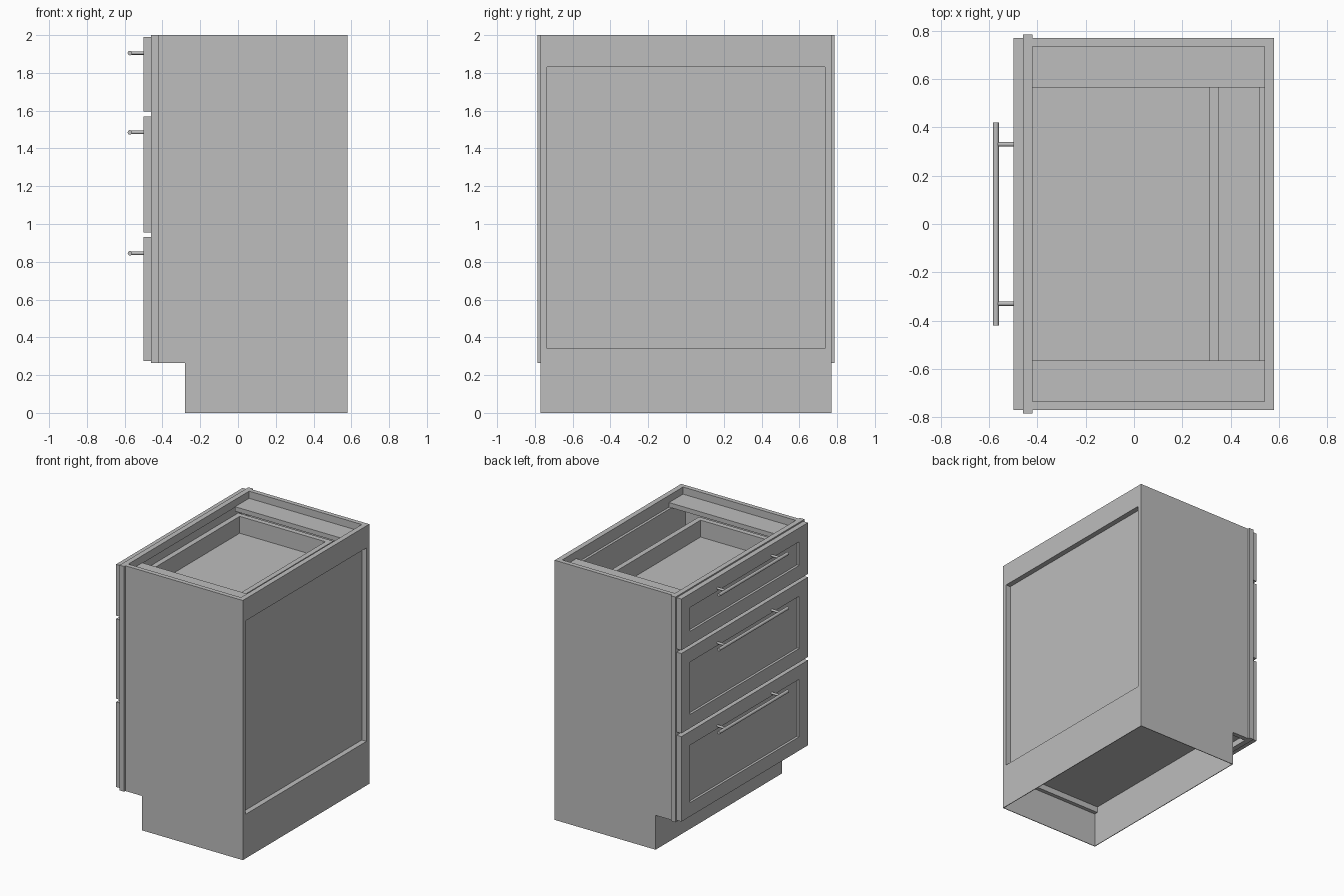
import bpy, bmesh, math
from mathutils import Vector

cube = bpy.data.objects.get("Cube")
if cube:
    bpy.data.objects.remove(cube, do_unlink=True)

grey = bpy.data.materials.new("plain_grey")
grey.use_nodes = True
COLOUR = (0.51, 0.51, 0.51, 1)
grey.diffuse_color = COLOUR
grey.node_tree.nodes["Principled BSDF"].inputs["Base Color"].default_value = COLOUR


def add_mesh(name, bm):
    mesh = bpy.data.meshes.new(name)
    bm.normal_update()
    bm.to_mesh(mesh)
    bm.free()
    mesh.materials.append(grey)
    obj = bpy.data.objects.new(name, mesh)
    bpy.context.collection.objects.link(obj)
    return obj


def block(bm, x, y, z):
    """Add a box from (min, max) pairs."""
    verts = bmesh.ops.create_cube(bm, size=1)["verts"]
    for v in verts:
        v.co = Vector([r[0] if c < 0 else r[1] for c, r in zip(v.co, (x, y, z))])


def part(name, *boxes):
    bm = bmesh.new()
    for b in boxes:
        block(bm, *b)
    return add_mesh(name, bm)


def rod(name, start, end, radius):
    start, end = Vector(start), Vector(end)
    bm = bmesh.new()
    bmesh.ops.create_cone(bm, cap_ends=True, segments=20, radius1=radius,
                          radius2=radius, depth=(end - start).length)
    obj = add_mesh(name, bm)
    obj.location = (start + end) / 2
    obj.rotation_euler = (end - start).to_track_quat("Z", "Y").to_euler()
    bpy.ops.object.select_all(action="DESELECT")
    obj.select_set(True)
    bpy.context.view_layer.objects.active = obj
    bpy.ops.object.shade_smooth_by_angle(angle=math.radians(40))


def span(a, b, s):
    """Range mirrored to the side s."""
    return tuple(sorted((a * s, b * s)))


# Sides, thin plinth skins and top side stretchers
for s, side in ((1, "left"), (-1, "right")):
    part(side + "_side_panel",
         ((-0.42, 0.58), span(0.735, 0.77, s), (0.265, 2.0)),
         ((-0.28, 0.58), span(0.765, 0.77, s), (0.0, 0.265)))
    part(side + "_top_stretcher", ((-0.42, 0.54), span(0.565, 0.735, s), (1.91, 1.945)))

# Back rails around the recessed back panel
part("back_top_rail", ((0.54, 0.58), (-0.735, 0.735), (1.83, 2.0)))
part("back_bottom_rail",
     ((0.54, 0.58), (-0.735, 0.735), (0.265, 0.34)),
     ((0.575, 0.58), (-0.765, 0.765), (0.0, 0.265)))
part("back_panel", ((0.52, 0.54), (-0.735, 0.735), (0.32, 1.91)))

# Floor and toe kick
part("cabinet_floor", ((-0.42, 0.54), (-0.735, 0.735), (0.31, 0.345)))
part("toe_kick", ((-0.28, -0.275), (-0.765, 0.765), (0.0, 0.31)))

# Face frame
FX = (-0.46, -0.42)
rails = [(FX, (-0.70, 0.70), z) for z in
         ((0.265, 0.345), (0.90, 0.99), (1.54, 1.63), (1.94, 2.0))]
stiles = [(FX, span(0.70, 0.785, s), (0.265, 2.0)) for s in (1, -1)]
part("face_frame", *rails, *stiles)


def drawer_front(name, z0, z1):
    """Slab with a recessed centre panel on the -x face."""
    bm = bmesh.new()
    block(bm, (-0.50, -0.46), (-0.77, 0.77), (z0, z1))
    bm.normal_update()
    face = min(bm.faces, key=lambda f: f.calc_center_median().x)
    bmesh.ops.inset_individual(bm, faces=[face], thickness=0.15)
    bmesh.ops.inset_individual(bm, faces=[face], thickness=0.001, depth=-0.018)
    add_mesh(name, bm)


# Drawers: front bottom, front top, box bottom, box top, handle height
drawers = {
    "top": (1.595, 1.99, 1.69, 1.85, 1.905),
    "middle": (0.955, 1.57, 1.05, 1.43, 1.485),
    "bottom": (0.275, 0.93, 0.40, 0.80, 0.845),
}
for level, (z0, z1, b0, b1, h) in drawers.items():
    drawer_front(level + "_drawer_front", z0, z1)
    part(level + "_drawer_box",
         ((-0.46, -0.42), (-0.66, 0.66), (b0, b1)),
         ((0.31, 0.35), (-0.66, 0.66), (b0, b1)),
         ((-0.42, 0.31), (0.62, 0.66), (b0, b1)),
         ((-0.42, 0.31), (-0.66, -0.62), (b0, b1)),
         ((-0.42, 0.31), (-0.62, 0.62), (b0, b0 + 0.03)))
    rod(level + "_handle_bar", (-0.572, -0.42, h), (-0.572, 0.42, h), 0.012)
    for s, side in ((1, "left"), (-1, "right")):
        rod(f"{level}_handle_post_{side}", (-0.50, 0.33 * s, h), (-0.572, 0.33 * s, h), 0.009)
